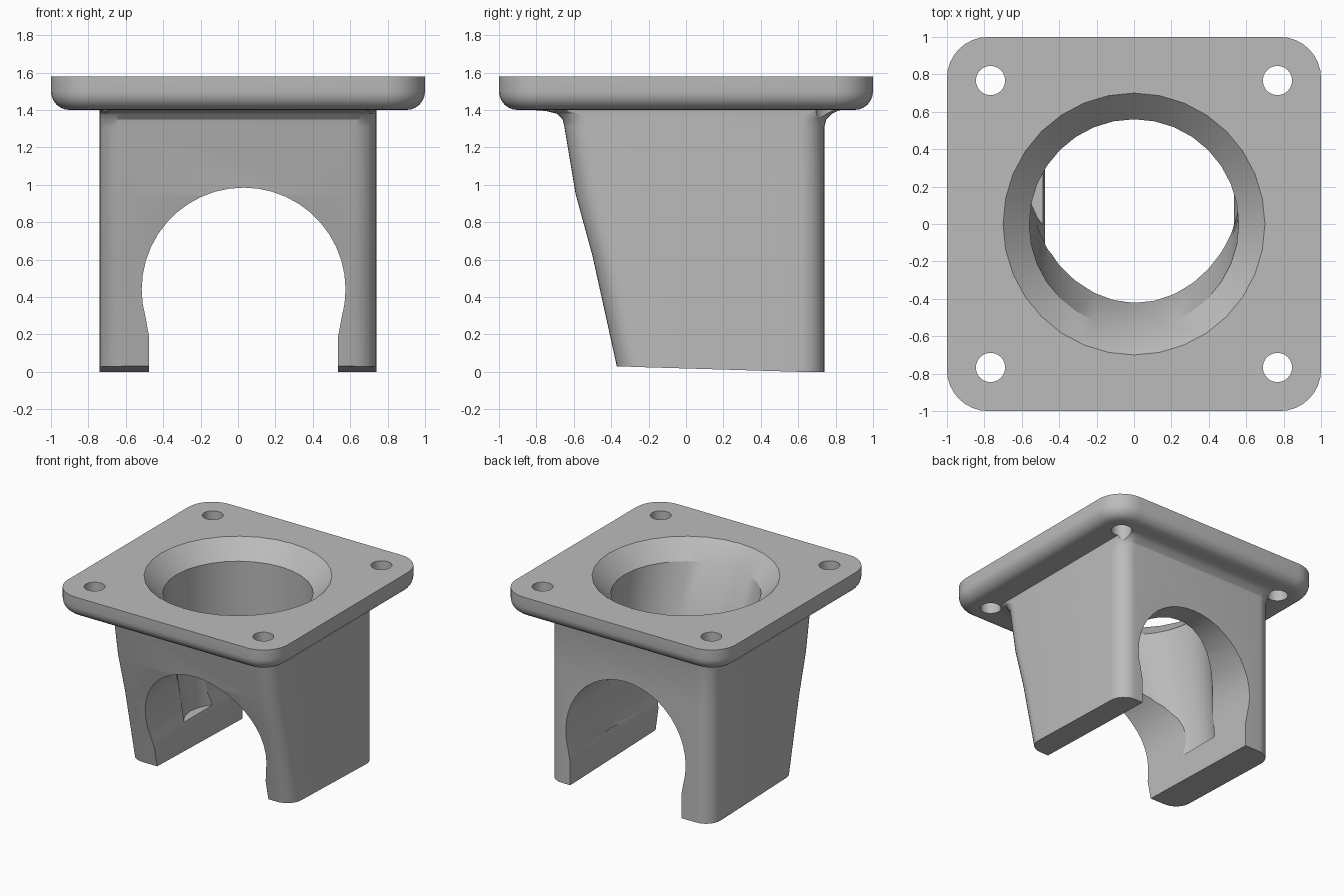
import bpy, bmesh, math

default = bpy.data.objects.get("Cube")
if default:
    bpy.data.objects.remove(default, do_unlink=True)

grey = bpy.data.materials.new("plain grey")
grey.use_nodes = True
colour = (0.5, 0.5, 0.5, 1)
grey.diffuse_color = colour
grey.node_tree.nodes["Principled BSDF"].inputs["Base Color"].default_value = colour


def rounded_rect(x0, x1, y0, y1, r, z, steps=8):
    """Ring of points around a rectangle with round corners."""
    corners = [(x1 - r, y1 - r), (x0 + r, y1 - r), (x0 + r, y0 + r), (x1 - r, y0 + r)]
    ring = []
    for i, (cx, cy) in enumerate(corners):
        for k in range(steps + 1):
            a = math.pi / 2 * (i + k / steps)
            ring.append((cx + r * math.cos(a), cy + r * math.sin(a), z))
    return ring


def ellipse(rx, y0, y1, z, n=32):
    cy, ry = (y0 + y1) / 2, (y1 - y0) / 2
    return [(rx * math.cos(math.tau * k / n), cy + ry * math.sin(math.tau * k / n), z)
            for k in range(n)]


def loft(name, rings):
    """Closed solid skinned through rings of equal length."""
    bm = bmesh.new()
    rows = [[bm.verts.new(p) for p in ring] for ring in rings]
    n = len(rows[0])
    for a, b in zip(rows, rows[1:]):
        for i in range(n):
            j = (i + 1) % n
            bm.faces.new((a[i], a[j], b[j], b[i]))
    bm.faces.new(rows[0][::-1])
    bm.faces.new(rows[-1])
    bmesh.ops.recalc_face_normals(bm, faces=bm.faces)
    mesh = bpy.data.meshes.new(name)
    bm.to_mesh(mesh)
    bm.free()
    mesh.materials.append(grey)
    obj = bpy.data.objects.new(name, mesh)
    bpy.context.collection.objects.link(obj)
    return obj


# Body: front leans back towards the foot, fillets flare into the flange
foot = [(x, y, 0.03 * min(1, max(0, (0.45 - y) / 0.82)))
        for x, y, z in rounded_rect(-0.74, 0.74, -0.37, 0.74, 0.13, 0)]
rings = [foot]
for z, front, back in [(0.62, -0.5, 0.74), (0.95, -0.59, 0.74), (1.31, -0.65, 0.74),
                       (1.35, -0.66, 0.75), (1.38, -0.69, 0.78), (1.395, -0.75, 0.81),
                       (1.4, -0.82, 0.83)]:
    rings.append(rounded_rect(-0.74, 0.74, front, back, 0.13, z))

# Flange: rounded lower edge, sharp top edge
edge = 0.1
for k in range(7):
    a = math.pi / 2 * k / 6
    s = 1 - edge * (1 - math.sin(a))
    rings.append(rounded_rect(-s, s, -s, s, 0.22 - (1 - s), 1.5 - edge * math.cos(a)))
rings.append(rounded_rect(-1, 1, -1, 1, 0.22, 1.58))
bracket = loft("flanged_bracket", rings)

# Tunnel from front to back, open at the bottom
arch = [(-0.475, -0.2), (0.535, -0.2), (0.535, 0.19), (0.545, 0.24)]
for k in range(27):
    a = math.radians(-16 + 212 * k / 26)
    arch.append((0.03 + 0.545 * math.cos(a), 0.44 + 0.545 * math.sin(a)))
arch += [(-0.485, 0.24), (-0.475, 0.19)]
tunnel = loft("tunnel_cutter", [[(x, y, z) for x, z in arch] for y in (-1.2, 1.2)])

# Funnel and bore, with the front wall of the bore leaning back
bore = loft("bore_cutter", [ellipse(r, front, r, z) for r, front, z in [
    (0.72, -0.72, 1.6), (0.56, -0.56, 1.44), (0.56, -0.42, 0.98), (0.56, -0.2, 0.25)]])

# Screw holes
cutters = [tunnel, bore]
for sx in (-1, 1):
    for sy in (-1, 1):
        hole = [(sx * 0.767 + x, sy * 0.767 + y, z) for x, y, z in ellipse(0.078, -0.078, 0.078, 0)]
        cutters.append(loft("screw_hole_cutter",
                            [[(x, y, z) for x, y, _ in hole] for z in (1.3, 1.7)]))

bpy.ops.object.select_all(action='DESELECT')
bracket.select_set(True)
bpy.context.view_layer.objects.active = bracket
for cutter in cutters:
    cutter.hide_render = True
    mod = bracket.modifiers.new("cut", 'BOOLEAN')
    mod.operation = 'DIFFERENCE'
    mod.solver = 'EXACT'
    mod.object = cutter
    bpy.ops.object.modifier_apply(modifier=mod.name)
    bpy.data.objects.remove(cutter, do_unlink=True)

bpy.ops.object.shade_smooth_by_angle(angle=math.radians(30))
